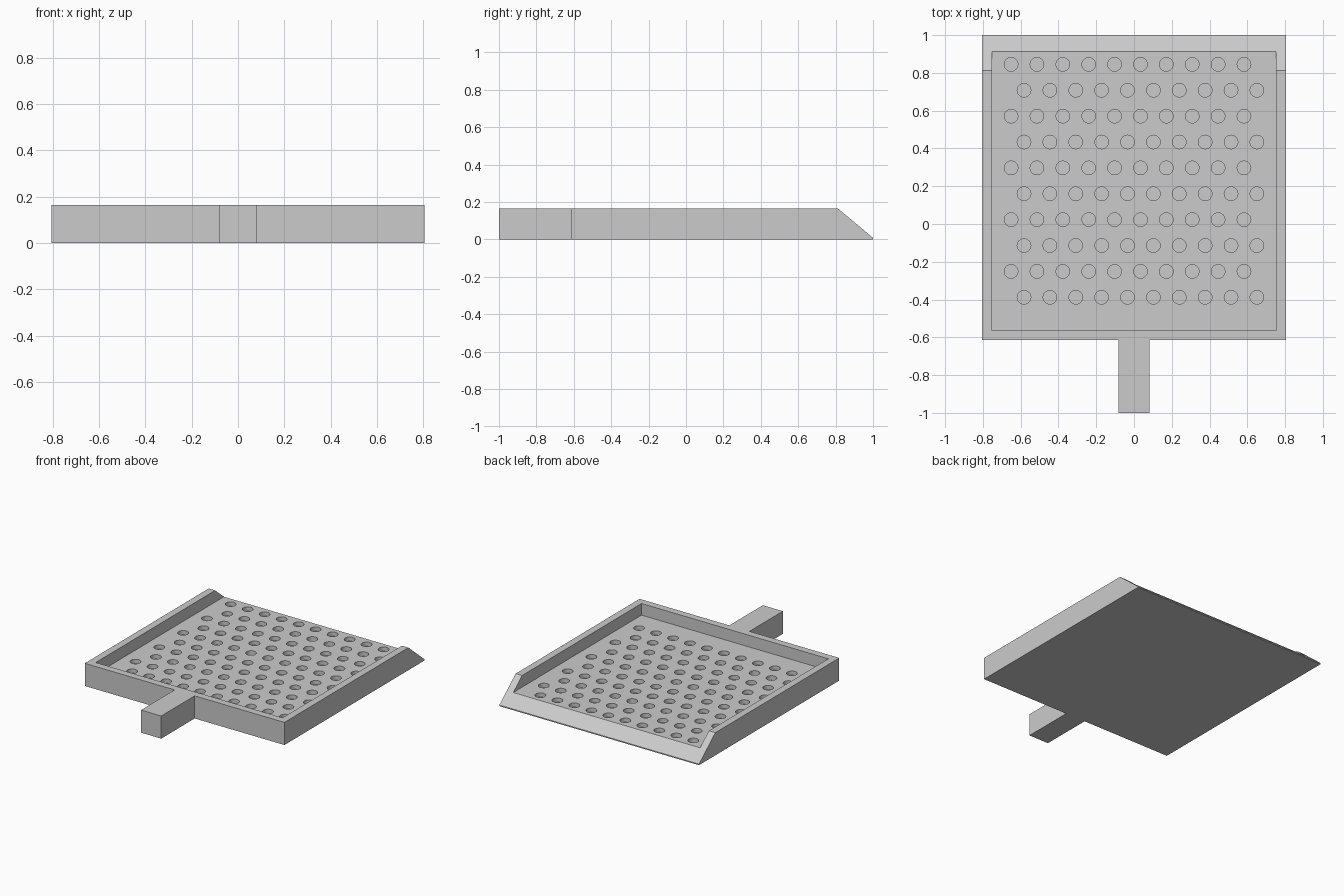
import bpy
import bmesh
from mathutils import Matrix

if "Cube" in bpy.data.objects:
    bpy.data.objects.remove(bpy.data.objects["Cube"])

HALF_W, FRONT, HEIGHT, FLOOR = 0.805, -0.615, 0.165, 0.08
WALL, LIP_START, LIP_EDGE = 0.052, 0.812, 0.008
HOLE_R, HOLE_DEPTH, PITCH = 0.036, 0.03, 0.137

grey = bpy.data.materials.new("light grey")
grey.use_nodes = True
colour = (0.6, 0.6, 0.6, 1)
grey.diffuse_color = colour
grey.node_tree.nodes["Principled BSDF"].inputs["Base Color"].default_value = colour


def make_object(name, bm):
    bmesh.ops.recalc_face_normals(bm, faces=bm.faces)
    mesh = bpy.data.meshes.new(name)
    bm.to_mesh(mesh)
    bm.free()
    mesh.materials.append(grey)
    obj = bpy.data.objects.new(name, mesh)
    bpy.context.collection.objects.link(obj)
    return obj


def box(name, low, high):
    bm = bmesh.new()
    size = [b - a for a, b in zip(low, high)]
    middle = [(a + b) / 2 for a, b in zip(low, high)]
    bmesh.ops.create_cube(bm, size=1, matrix=Matrix.Translation(middle) @ Matrix.Diagonal((*size, 1)))
    return make_object(name, bm)


def boolean(target, other, operation):
    mod = target.modifiers.new(other.name, 'BOOLEAN')
    mod.operation = operation
    mod.solver = 'EXACT'
    mod.object = other
    bpy.context.view_layer.objects.active = target
    bpy.ops.object.modifier_apply(modifier=mod.name)
    bpy.data.objects.remove(other)


# Tray body: side profile with a sloping back lip, extruded across x
profile = [(FRONT, 0), (1, 0), (1, LIP_EDGE), (LIP_START, HEIGHT), (FRONT, HEIGHT)]
bm = bmesh.new()
face = bm.faces.new([bm.verts.new((-HALF_W, y, z)) for y, z in profile])
extruded = bmesh.ops.extrude_face_region(bm, geom=[face])
moved = [v for v in extruded["geom"] if isinstance(v, bmesh.types.BMVert)]
bmesh.ops.translate(bm, verts=moved, vec=(2 * HALF_W, 0, 0))
tray = make_object("tray", bm)

# Handle joined flush to the front wall
boolean(tray, box("handle", (-0.081, -1, 0), (0.081, FRONT + 0.02, HEIGHT)), 'UNION')

# Open pocket that runs out through the sloping lip
inner = HALF_W - WALL
boolean(tray, box("pocket", (-inner, FRONT + WALL, FLOOR), (inner, 1.2, 0.4)), 'DIFFERENCE')

# Staggered grid of shallow round holes in the floor
bm = bmesh.new()
for row in range(10):
    for col in range(10):
        x = (col - 4.75 + 0.5 * (row % 2)) * PITCH
        y = 0.845 - row * PITCH
        bmesh.ops.create_cone(bm, cap_ends=True, segments=32, radius1=HOLE_R, radius2=HOLE_R,
                              depth=2 * HOLE_DEPTH, matrix=Matrix.Translation((x, y, FLOOR)))
boolean(tray, make_object("holes", bm), 'DIFFERENCE')

# Smooth hole walls, crisp edges elsewhere
bpy.ops.object.select_all(action='DESELECT')
tray.select_set(True)
bpy.context.view_layer.objects.active = tray
bpy.ops.object.shade_smooth_by_angle(angle=0.52)
